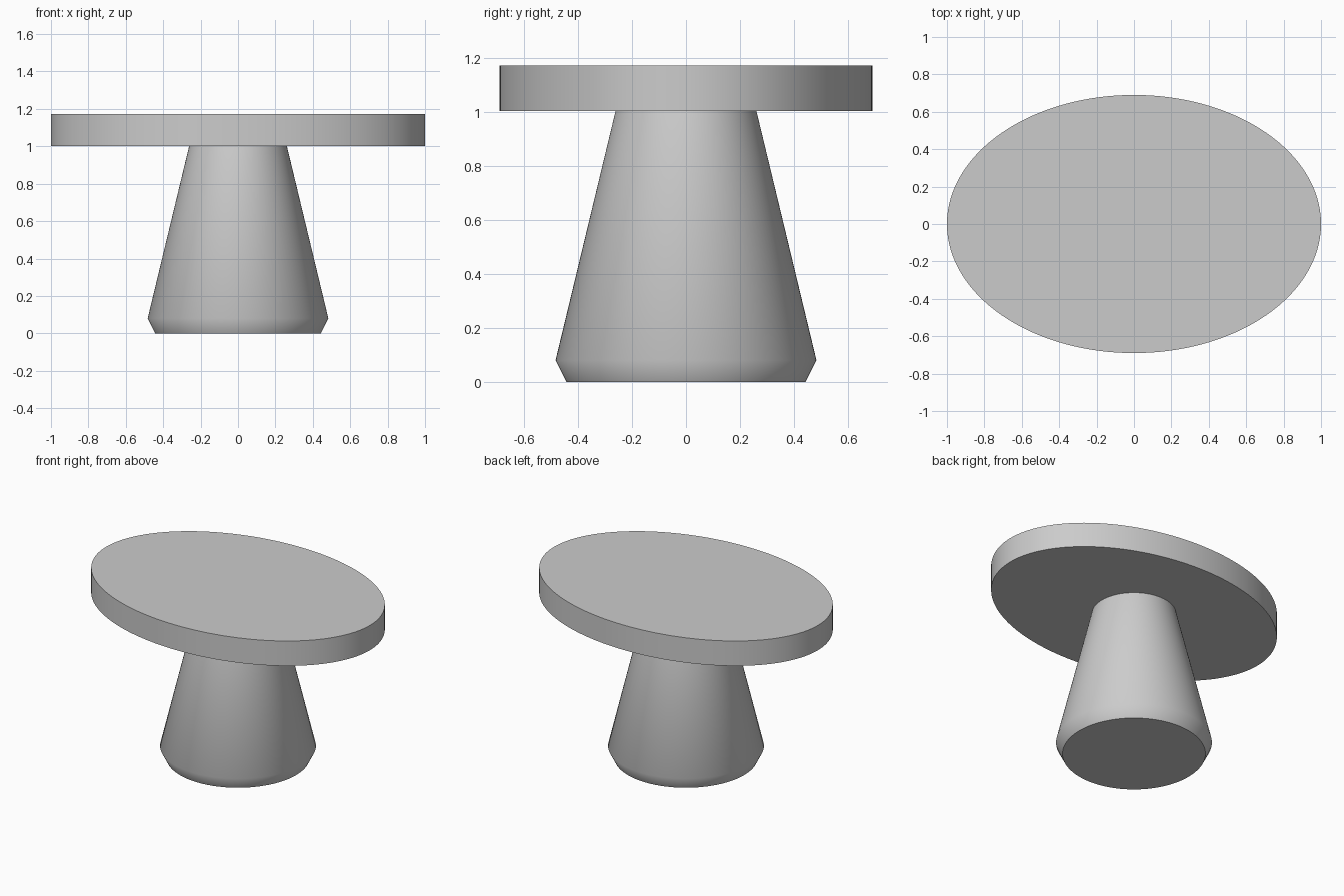
import bpy, bmesh
from math import cos, sin, pi, radians

if "Cube" in bpy.data.objects:
    bpy.data.objects.remove(bpy.data.objects["Cube"])

SEGMENTS = 128


def lathe(name, profile, y_scale=1.0):
    """Closed solid from (radius, z) rings, optionally squashed in y."""
    bm = bmesh.new()
    rings = []
    for r, z in profile:
        rings.append([bm.verts.new((r * cos(2 * pi * i / SEGMENTS),
                                    r * sin(2 * pi * i / SEGMENTS) * y_scale, z))
                      for i in range(SEGMENTS)])
    for low, high in zip(rings, rings[1:]):
        for i in range(SEGMENTS):
            j = (i + 1) % SEGMENTS
            bm.faces.new((low[i], low[j], high[j], high[i]))
    bm.faces.new(rings[0][::-1])
    bm.faces.new(rings[-1])
    mesh = bpy.data.meshes.new(name)
    bm.to_mesh(mesh)
    bm.free()
    obj = bpy.data.objects.new(name, mesh)
    bpy.context.collection.objects.link(obj)
    bpy.ops.object.select_all(action='DESELECT')
    obj.select_set(True)
    bpy.context.view_layer.objects.active = obj
    bpy.ops.object.shade_smooth_by_angle(angle=radians(50))
    return obj


# Tapered pedestal with an undercut foot
lathe("pedestal", [(0.443, 0.0), (0.483, 0.08), (0.261, 1.002)])

# Oval table top
lathe("table_top", [(1.0, 1.002), (1.0, 1.172)], y_scale=0.69)
